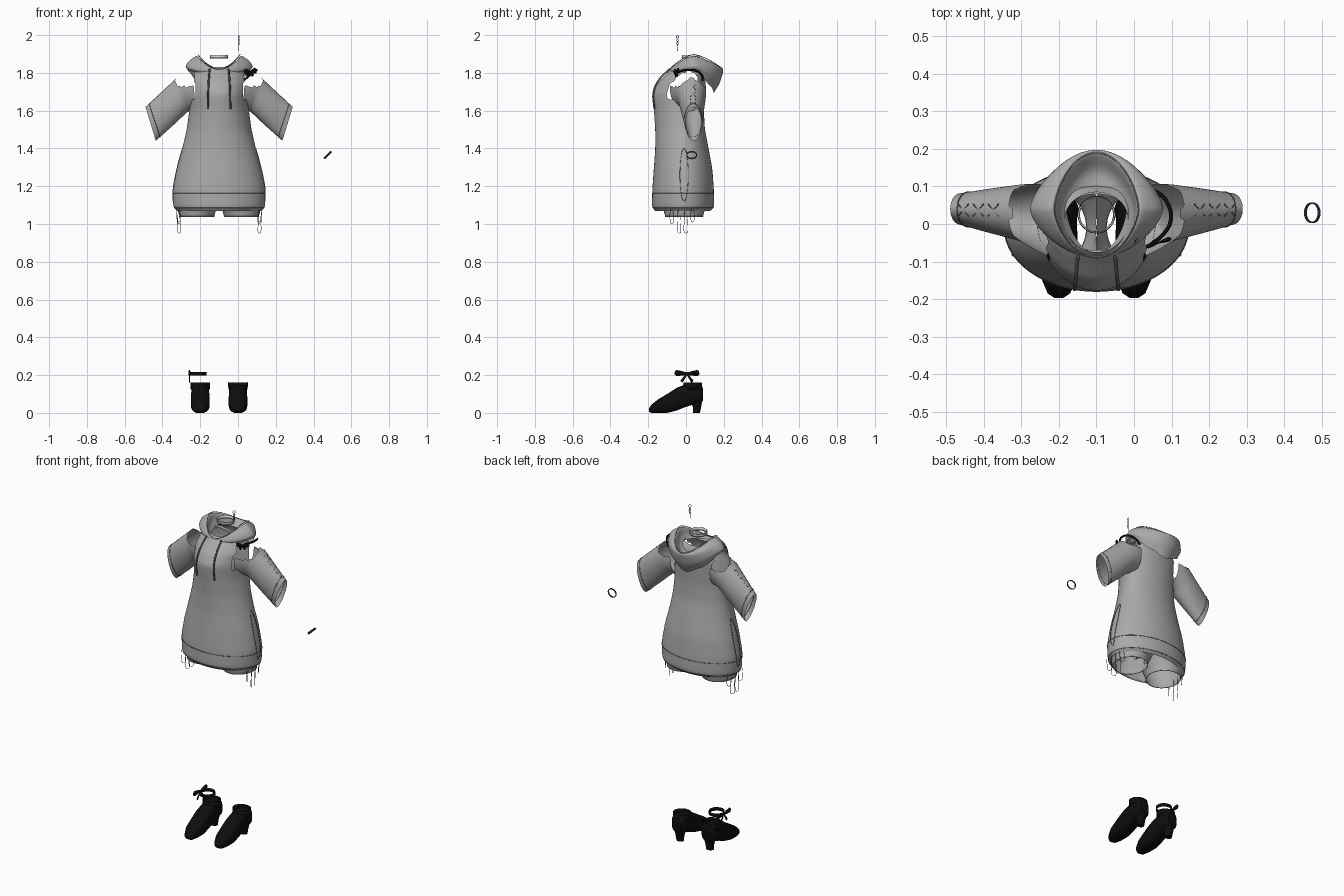
import bpy, bmesh
from math import sin, cos, pi, radians
from mathutils import Vector

if "Cube" in bpy.data.objects:
    bpy.data.objects.remove(bpy.data.objects["Cube"])

CX = -0.1   # centre line of the garment
N = 32


def material(name, r, g, b):
    m = bpy.data.materials.new(name)
    m.use_nodes = True
    m.diffuse_color = (r, g, b, 1)
    m.node_tree.nodes["Principled BSDF"].inputs["Base Color"].default_value = (r, g, b, 1)
    return m


GREY = material("cloth grey", 0.4, 0.4, 0.4)
DARK = material("cord dark grey", 0.13, 0.13, 0.13)
BLACK = material("shoe black", 0.004, 0.004, 0.004)
WHITE = material("choker white", 0.75, 0.75, 0.75)
PURPLE = material("bracelet purple", 0.1, 0.025, 0.2)


def loft(name, rings, mat, cap=False, drop=None, subdiv=0, thick=0):
    """Skin a list of closed rings; drop() removes faces by their centre."""
    bm = bmesh.new()
    vs = [[bm.verts.new(p) for p in ring] for ring in rings]
    n = len(vs[0])
    for a, b in zip(vs, vs[1:]):
        for i in range(n):
            j = (i + 1) % n
            bm.faces.new((a[i], a[j], b[j], b[i]))
    if cap:
        bm.faces.new(vs[0])
        bm.faces.new(vs[-1])
    bmesh.ops.recalc_face_normals(bm, faces=bm.faces[:])
    if drop:
        bad = [f for f in bm.faces if drop(f.calc_center_median())]
        bmesh.ops.delete(bm, geom=bad, context='FACES')
    me = bpy.data.meshes.new(name)
    bm.to_mesh(me)
    bm.free()
    me.materials.append(mat)
    for p in me.polygons:
        p.use_smooth = len(p.vertices) == 4
    ob = bpy.data.objects.new(name, me)
    bpy.context.collection.objects.link(ob)
    if thick:
        ob.modifiers.new("thickness", 'SOLIDIFY').thickness = thick
    if subdiv:
        sub = ob.modifiers.new("smooth", 'SUBSURF')
        sub.levels = sub.render_levels = subdiv
    return ob


def cord(name, pts, radius, mat, cyclic=False):
    cu = bpy.data.curves.new(name, 'CURVE')
    cu.dimensions = '3D'
    cu.bevel_depth = radius
    cu.bevel_resolution = 1
    cu.resolution_u = 4
    cu.use_fill_caps = True
    sp = cu.splines.new('BEZIER')
    sp.bezier_points.add(len(pts) - 1)
    for bp, p in zip(sp.bezier_points, pts):
        bp.co = p
        bp.handle_left_type = bp.handle_right_type = 'AUTO'
    sp.use_cyclic_u = cyclic
    cu.materials.append(mat)
    ob = bpy.data.objects.new(name, cu)
    bpy.context.collection.objects.link(ob)


def densify(rows, k):
    out = []
    for a, b in zip(rows, rows[1:]):
        out += [tuple(p + (q - p) * i / k for p, q in zip(a, b)) for i in range(k)]
    return out + [rows[-1]]


def oval(cx, cy, z, rx, ry, n=N):
    return [Vector((cx + rx * sin(2 * pi * i / n), cy + ry * cos(2 * pi * i / n), z)) for i in range(n)]


# Dress body: height, half width, front y, back y, y of the widest point
BODY = [(1.07, .225, -.165, .13, -.01), (1.09, .243, -.18, .15, -.01), (1.18, .246, -.179, .148, -.01),
        (1.29, .225, -.171, .14, -.01), (1.4, .195, -.163, .12, -.01), (1.5, .172, -.163, .1, 0),
        (1.6, .158, -.17, .095, .01), (1.69, .158, -.18, .1, .02), (1.75, .158, -.15, .105, .02),
        (1.8, .14, -.1, .1, .02), (1.83, .085, -.075, .085, .01)]


def body_ring(z, w, yf, yb, ym):
    ring = []
    for i in range(48):
        a = 2 * pi * i / 48
        c = cos(a)
        ring.append(Vector((CX + w * sin(a), ym + c * (yb - ym if c > 0 else ym - yf), z)))
    return ring


loft("dress_body", [body_ring(*r) for r in densify(BODY, 3)], GREY, subdiv=1,
     drop=lambda c: 1.65 < c.z < 1.815 and abs(c.x - CX) > .13)
for z in (1.16, 1.085):
    row = next(r for r in densify(BODY, 20) if r[0] >= z)
    cord("hem_seam", body_ring(*row), .0015, DARK, True)

# Sleeves with open shoulders: top x, top z, bottom x, bottom z, half depth, centre y
SLEEVE = [(.14, 1.825, .125, 1.60, .095, .01), (.185, 1.81, .145, 1.60, .088, .02),
          (.235, 1.765, .165, 1.595, .076, .03), (.315, 1.69, .245, 1.52, .06, .035),
          (.39, 1.62, .335, 1.44, .042, .04)]


def sleeve_ring(s, tx, tz, bx, bz, hy, yc):
    ring = []
    for i in range(N):
        a = 2 * pi * i / N
        t = (1 + cos(a)) / 2
        ring.append(Vector((CX + s * (bx + (tx - bx) * t), yc + hy * sin(a), bz + (tz - bz) * t)))
    return ring


for s, side in ((-1, "right"), (1, "left")):
    rows = densify(SLEEVE, 4)
    loft(side + "_sleeve", [sleeve_ring(s, *r) for r in rows], GREY, subdiv=1,
         drop=lambda c: c.z > 1.73 and abs(c.x - CX) < .228)
    cord(side + "_cuff_seam", sleeve_ring(s, *rows[-2]), .0015, DARK, True)
    # crossed stitches along the sleeve
    for x in (.275, .315, .355):
        for d in (-1, 1):
            pts = [(CX + s * (x + k * .014), .037 + d * k * .016, 1.762 - (x + k * .014 - .235) * .935)
                   for k in (-1, 0, 1)]
            cord(side + "_sleeve_stitch", pts, .0015, DARK)
    # laced side slit
    slit = []
    for i in range(16):
        a = 2 * pi * i / 16
        z = 1.26 + .14 * cos(a)
        row = min(densify(BODY, 10), key=lambda r: abs(r[0] - z))
        slit.append((CX + s * row[1], -.01 + .022 * sin(a), z))
    cord(side + "_side_slit", slit, .0014, DARK, True)
    # loose laces below the hem
    for y, low in ((-.075, 1.0), (-.035, .95), (0, .95), (.035, 1.01)):
        pts = [(CX + s * .226, y - .006, 1.08), (CX + s * .222, y - .01, (low + 1.08) / 2),
               (CX + s * .212, y, low), (CX + s * .206, y + .008, low + .04), (CX + s * .212, y + .004, 1.08)]
        cord(side + "_hem_lace", pts, .0013, DARK)
    # hood drawstring
    cord(side + "_drawstring", [(CX + s * x, y, z) for x, y, z in
         ((.05, -.088, 1.82), (.055, -.142, 1.765), (.058, -.172, 1.7), (.06, -.168, 1.61))], .005, DARK)

# Lowered hood: half width, front y, back y, side z, back z, front z, scallop
HOOD = [(.08, -.078, .08, 1.82, 1.79, 1.80, 0), (.1, -.083, .14, 1.845, 1.785, 1.81, 0),
        (.112, -.088, .19, 1.897, 1.825, 1.82, 0), (.16, -.092, .2, 1.865, 1.82, 1.805, 0),
        (.18, -.085, .182, 1.835, 1.75, 1.795, 0), (.166, -.07, .148, 1.815, 1.7, 1.79, 1)]


def hood_ring(w, yf, yb, zs, zb, zf, scallop):
    ring = []
    for i in range(64):
        a = 2 * pi * i / 64
        c = cos(a)
        y = .04 + c * abs(c) ** .3 * (yb - .04 if c > 0 else .04 - yf)
        z = zs + c * c * ((zb if c > 0 else zf) - zs)
        z -= scallop * max(c, 0) * .014 * (abs(cos(4 * a)) - .5)
        ring.append(Vector((CX + w * sin(a), y, z)))
    return ring


loft("hood", [hood_ring(*r) for r in densify(HOOD, 2)], GREY, subdiv=1)
cord("hood_rim_seam", hood_ring(*HOOD[2]), .002, GREY, True)

# Shorts: each half runs from the leg opening up to the waist
for s, side in ((-1, "right"), (1, "left")):
    rings = []
    for z, cx, rx, ry in ((1.04, .118, .092, .1), (1.07, .118, .1, .108), (1.1, .11, .11, .115),
                          (1.16, .08, .13, .118), (1.26, .05, .14, .115)):
        rings.append([Vector((CX + s * max(0, p.x), p.y, p.z)) for p in oval(cx, -.01, z, rx, ry)])
    loft(side + "_shorts_leg", rings, GREY, drop=lambda c: abs(c.x - CX) < .002)
    cord(side + "_shorts_hem", rings[0][::2], .002, GREY, True)


def limb(name, start, end, sizes, across, mat):
    """Tapered flattened piece from start to end."""
    start, end = Vector(start), Vector(end)
    u = (end - start).normalized()
    n = Vector(across).normalized()
    v = u.cross(n)
    rings = []
    for t, r in sizes:
        c = start.lerp(end, t)
        rings.append([c + v * r * cos(k * pi / 5) + n * r * .4 * sin(k * pi / 5) for k in range(10)])
    loft(name, rings, mat, cap=True)


def bow(name, at, along, across, size):
    at, along = Vector(at), Vector(along)
    for s in (-1, 1):
        limb(name + "_bow_loop", at, at + along * s * size + Vector((0, 0, .005)),
             [(0, .005), (.4, .012), (.85, .016), (1, .008)], across, BLACK)
        limb(name + "_bow_tail", at, at + along * s * size * .45 - Vector((0, 0, size * .65)),
             [(0, .004), (.5, .006), (1, .008)], across, BLACK)


# Heeled shoes: y, half width, underside z, top z
SHOE = [(-.197, .012, .006, .022), (-.185, .03, 0, .042), (-.15, .045, 0, .07), (-.1, .05, 0, .1),
        (-.05, .05, .012, .132), (0, .048, .032, .153), (.04, .048, .045, .158), (.075, .043, .05, .158),
        (.09, .028, .065, .13)]
for x, side in ((-.2, "right"), (0, "left")):
    rings = []
    for y, w, lo, hi in densify(SHOE, 2):
        ring = []
        for i in range(20):
            a, h = 2 * pi * i / 20, (hi - lo) / 2
            c, q = cos(a), sin(a)
            ring.append(Vector((x + w * c * abs(c) ** -.3 if abs(c) > .01 else x, y,
                                lo + h + h * q * abs(q) ** -.3 if abs(q) > .01 else lo + h)))
        rings.append(ring)
    loft(side + "_shoe", rings, BLACK, cap=True)
    loft(side + "_shoe_heel", [oval(x, y, z, rx, ry) for y, z, rx, ry in
         ((.055, 0, .022, .019), (.058, .03, .025, .022), (.055, .075, .037, .033))], BLACK, cap=True)
    loft(side + "_shoe_collar", [oval(x, .035, .125, .051, .053), oval(x, .035, .162, .053, .048)],
         BLACK, thick=.004)

# Ankle ribbon on the right foot
loft("ankle_ribbon", [oval(-.21, .005, .197, .044, .044), oval(-.21, .005, .217, .044, .044)], BLACK, thick=.003)
bow("ankle", (-.257, .005, .207), (0, 1, 0), (1, 0, 0), .065)

# Ribbon round the left shoulder
cord("shoulder_strap", [(.03, .088, 1.76), (.06, .085, 1.785), (.09, .055, 1.81), (.098, .01, 1.815),
                        (.08, -.025, 1.81), (.045, -.055, 1.79)], .006, BLACK)
bow("shoulder", (.065, -.05, 1.805), (.9, .3, .1), (.3, -1, 0), .036)

# Choker, earring and bracelet
loft("choker", [oval(CX, .025, z, .047, .047) for z in (1.876, 1.896)], WHITE, thick=.003)
for z in (1.88, 1.892):
    cord("choker_edge", oval(CX, .025, z, .049, .049)[::4], .0012, DARK, True)
for z, r in ((1.99, .008), (1.972, .006), (1.957, .006)):
    cord("earring_link", [(.005 + r * .5 * sin(k * pi / 3), -.045 + r * .8 * sin(k * pi / 3),
                           z + r * cos(k * pi / 3)) for k in range(6)], .0015, DARK, True)
cord("earring_chain", [(.005, -.045, 1.95), (.004, -.046, 1.93), (.003, -.044, 1.915)], .0018, DARK)
for k, mat in ((-1, PURPLE), (1, DARK)):
    bpy.ops.mesh.primitive_torus_add(major_radius=.026, minor_radius=.002, major_segments=32, minor_segments=8,
                                     location=(.475 - k * .002, .03, 1.365 + k * .002),
                                     rotation=(0, radians(-45), 0))
    ring = bpy.context.object
    ring.name = "bracelet_ring"
    ring.data.materials.append(mat)
    bpy.ops.object.shade_smooth()
